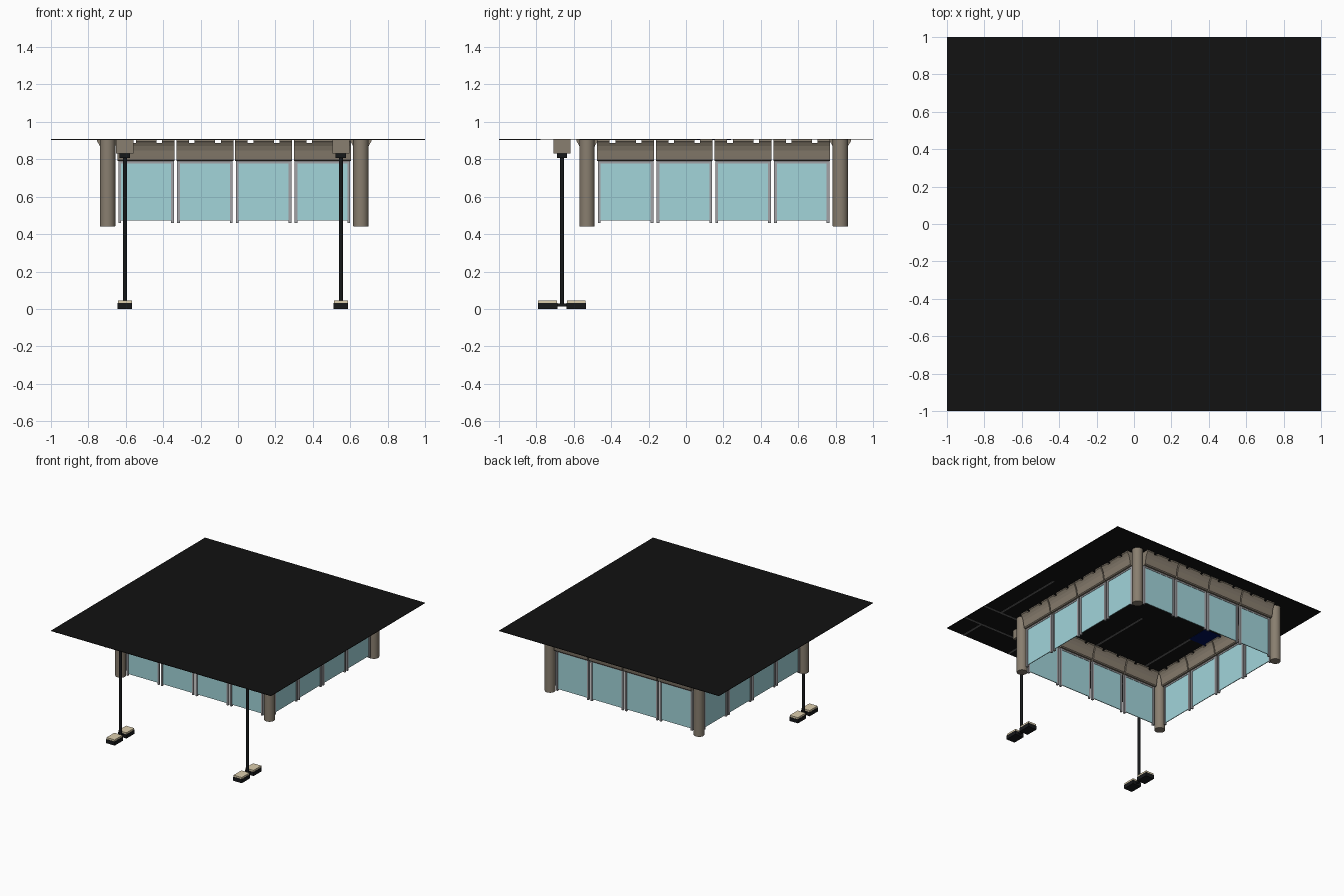
import bpy, bmesh, math
from mathutils import Vector, Matrix

if "Cube" in bpy.data.objects:
    bpy.data.objects.remove(bpy.data.objects["Cube"])

def mat(name, *rgb):
    m = bpy.data.materials.new(name)
    m.diffuse_color = (*rgb, 1)
    m.use_nodes = True
    m.node_tree.nodes["Principled BSDF"].inputs["Base Color"].default_value = m.diffuse_color
    return m

ASPHALT = mat("asphalt", 0.006, 0.006, 0.006)
BLACK = mat("black_metal", 0.008, 0.009, 0.01)
CONCRETE = mat("concrete", 0.25, 0.21, 0.16)
GLASS = mat("glass", 0.36, 0.66, 0.7)
STEEL = mat("steel", 0.36, 0.36, 0.38)
LENS = mat("lens", 0.72, 0.62, 0.42)
PAINT = mat("line_paint", 0.14, 0.14, 0.14)
BLUE = mat("blue_paint", 0.0, 0.005, 0.1)

def add(name, mesh, m, matrix=Matrix()):
    ob = bpy.data.objects.new(name, mesh)
    bpy.context.collection.objects.link(ob)
    ob.matrix_world = matrix
    if not mesh.materials:
        mesh.materials.append(m)
    return ob

def box_mesh(name, x0, x1, y0, y1, z0, z1, bevel=0):
    bm = bmesh.new()
    bmesh.ops.create_cube(bm, size=1)
    for v in bm.verts:
        v.co = Vector(((x0, x1)[v.co.x > 0], (y0, y1)[v.co.y > 0], (z0, z1)[v.co.z > 0]))
    if bevel:
        bmesh.ops.bevel(bm, geom=bm.edges[:], offset=bevel, segments=2, profile=0.5, affect='EDGES')
    me = bpy.data.meshes.new(name)
    bm.to_mesh(me)
    bm.free()
    return me

def box(name, m, *dims, bevel=0):
    return add(name, box_mesh(name, *dims, bevel=bevel), m)

def cyl_mesh(name, r, z0, z1, sides=24, bevel=0):
    bm = bmesh.new()
    bmesh.ops.create_cone(bm, cap_ends=True, segments=sides, radius1=r, radius2=r, depth=z1 - z0,
                          matrix=Matrix.Translation((0, 0, (z0 + z1) / 2)))
    if bevel:
        rim = [e for e in bm.edges if all(v.co.z < z0 + 1e-4 for v in e.verts)]
        bmesh.ops.bevel(bm, geom=rim, offset=bevel, segments=2, profile=0.5, affect='EDGES')
    for f in bm.faces:
        f.smooth = len(f.verts) <= 4
    me = bpy.data.meshes.new(name)
    bm.to_mesh(me)
    bm.free()
    for e in me.edges:
        a, b = (me.vertices[i].co for i in e.vertices)
        if abs(a.z - b.z) < 1e-5:
            e.use_edge_sharp = True
    return me

def prism(bm, half, x0, x1):
    # extrude a mirrored (half width, z) profile along x
    pts = half + [(-y, z) for y, z in reversed(half)]
    f = bm.faces.new([bm.verts.new((x0, y, z)) for y, z in pts])
    out = bmesh.ops.extrude_face_region(bm, geom=[f])["geom"]
    for v in out:
        if isinstance(v, bmesh.types.BMVert):
            v.co.x = x1

TOP = 0.905          # underside of the slab
CX, CY = -0.02, 0.148
HALF = 0.677         # centre to wall line

# slab
box("slab", ASPHALT, -1, 1, -1, 1, TOP, TOP + 0.004)

# painted lines on the underside
def stripe(name, x0, x1, y0, y1, m=PAINT):
    box(name, m, x0, x1, y0, y1, TOP - 0.0015, TOP + 0.001)

for y in (-0.785, -0.56):
    stripe("lane_line", -1, 1, y - 0.008, y + 0.008)
for x in (-0.95, -0.51, -0.03, 0.4, 0.84):
    stripe("bay_line", x - 0.008, x + 0.008, -0.56, 0.06)
    stripe("front_bay_line", x - 0.008, x + 0.008, -1, -0.785)
stripe("blue_bay_mark", -0.7, -0.5, 0.05, 0.24, BLUE)

# barrier segment: tapered body with drain slots at the wide edge
L = 0.152
bm = bmesh.new()
prism(bm, [(0.051, 0.888), (0.042, 0.872), (0.034, 0.848), (0.029, 0.815), (0.026, 0.797), (0.019, 0.79)], -L, L)
for x0, x1 in ((-L, -0.085), (-0.055, 0.055), (0.085, L)):
    prism(bm, [(0.056, TOP), (0.056, 0.895), (0.051, 0.888)], x0, x1)
bmesh.ops.recalc_face_normals(bm, faces=bm.faces)
barrier = bpy.data.meshes.new("barrier")
bm.to_mesh(barrier)
bm.free()

glass = box_mesh("glass_panel", -0.146, 0.146, -0.003, 0.003, 0.474, 0.782)
rail = box_mesh("glass_rail", -0.146, 0.146, -0.006, 0.006, 0.778, 0.795)
post = box_mesh("panel_post", -0.0075, 0.0075, -0.008, 0.008, 0.46, 0.8)
column = cyl_mesh("corner_column", 0.041, 0.44, TOP, 32, 0.004)

# four walls of four segments, plus a column at each corner
for side in range(4):
    wall = Matrix.Translation((CX, CY, 0)) @ Matrix.Rotation(side * math.pi / 2, 4, 'Z')
    for i in range(4):
        seg = wall @ Matrix.Translation(((i - 1.5) * 0.314, -HALF, 0))
        add("barrier", barrier, CONCRETE, seg)
        add("glass_panel", glass, GLASS, seg)
        add("glass_rail", rail, STEEL, seg)
        for s in (-1, 1):
            add("panel_post", post, STEEL, seg @ Matrix.Translation((s * 0.141, 0, 0)))
    add("corner_column", column, CONCRETE, wall @ Matrix.Translation((-HALF, -HALF, 0)))

# double-headed lamps hanging in front
pole = cyl_mesh("lamp_pole", 0.011, 0.012, 0.81, 16)
LY = -0.663
for x in (-0.605, 0.55):
    box("lamp_footing", CONCRETE, x - 0.046, x + 0.046, LY - 0.046, LY + 0.046, 0.83, TOP)
    box("lamp_collar", BLACK, x - 0.028, x + 0.028, LY - 0.028, LY + 0.028, 0.806, 0.83)
    add("lamp_pole", pole, BLACK, Matrix.Translation((x, LY, 0)))
    box("lamp_arm", BLACK, x - 0.009, x + 0.009, LY - 0.03, LY + 0.03, 0.012, 0.03)
    for s in (-1, 1):
        a, b = sorted((LY + s * 0.024, LY + s * 0.129))
        box("lamp_head", BLACK, x - 0.039, x + 0.039, a, b, 0, 0.032)
        box("lamp_lens", LENS, x - 0.037, x + 0.037, a + 0.002, b - 0.002, 0.032, 0.046)
